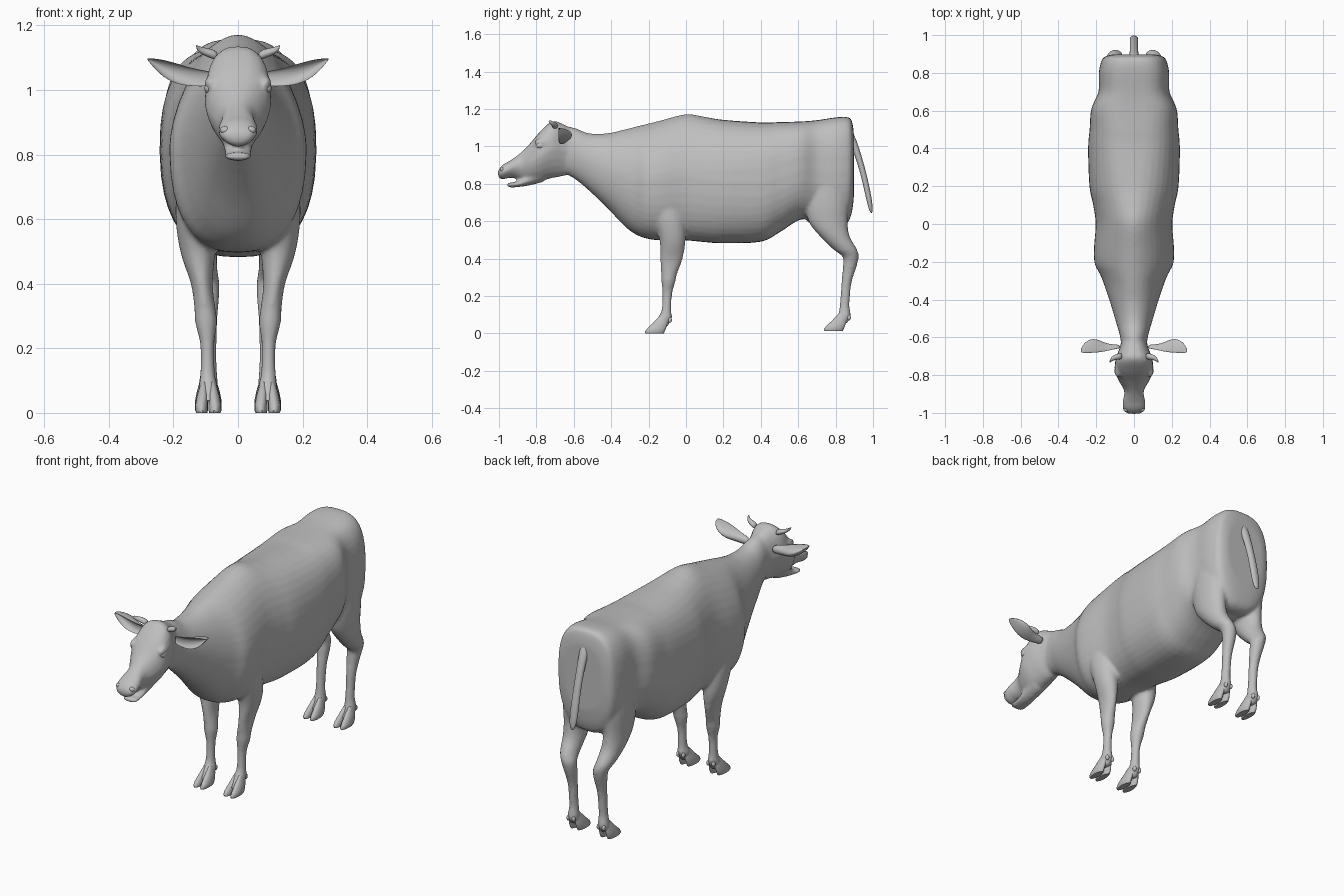
import bpy, bmesh, math
from mathutils import Vector

hide = bpy.data.materials.new("grey_hide")
hide.diffuse_color = (0.52, 0.52, 0.52, 1)


def dense(rows, k=4):
    """Smoothly interpolate between the rows of a table."""
    out = []
    for i in range(len(rows) - 1):
        p0, p1, p2 = rows[max(i - 1, 0)], rows[i], rows[i + 1]
        p3 = rows[min(i + 2, len(rows) - 1)]
        for j in range(k):
            t = j / k
            out.append(tuple(
                b + .5 * t * (c - a + t * (2 * a - 5 * b + 4 * c - d + t * (3 * (b - c) + d - a)))
                for a, b, c, d in zip(p0, p1, p2, p3)))
    return out + [rows[-1]]


def loft(bm, sections, axis, n=2.0, pinch=0.0, cup=False, sides=20):
    """Skin rounded rings (x, y, z, a, b[, upper exponent]) across the given axis."""
    rings = []
    for x, y, z, a, b, *up in sections:
        ring = []
        for i in range(sides):
            t = 2 * math.pi * i / sides
            c, s = math.cos(t), math.sin(t)
            e = 2 / (up[0] if up and s > 0 else n)
            if y < -.2 and axis == "Y" and s < 0:      # leaner throat and brisket
                e = 2 / (n - min(.4, (-.2 - y) * 3))
            u = a * math.copysign(abs(c) ** e, c)
            v = b * math.copysign(abs(s) ** e, s)
            if s < 0:
                u *= 1 + pinch * s
            if cup and c < 0:          # fold the front inward into a hollow
                u *= -0.4
            off = {"X": (0, u, v), "Y": (u, 0, v), "Z": (u, v, 0)}[axis]
            ring.append(bm.verts.new(Vector((x, y, z)) + Vector(off)))
        rings.append(ring)
    faces = [bm.faces.new(rings[0]), bm.faces.new(rings[-1][::-1])]
    for r, q in zip(rings, rings[1:]):
        for i in range(sides):
            j = (i + 1) % sides
            faces.append(bm.faces.new((r[i], q[i], q[j], r[j])))
    bmesh.ops.recalc_face_normals(bm, faces=faces)


def trunk(rows):
    """Turn (y, top, bottom, half width, upper exponent) rows into sections."""
    return [(0, y, (t + b) / 2, w, (t - b) / 2, n) for y, t, b, w, n in dense(rows)]


def flip(sections, s):
    return [(x * s, y, z, a, b) for x, y, z, a, b in sections]


def ball(bm, loc, size):
    new = bmesh.ops.create_uvsphere(bm, u_segments=16, v_segments=10, radius=1)["verts"]
    for v in new:
        v.co = Vector([c * k + l for c, k, l in zip(v.co, size, loc)])


def finish(name, bm, subdiv=0):
    me = bpy.data.meshes.new(name)
    bm.to_mesh(me)
    bm.free()
    me.materials.append(hide)
    me.polygons.foreach_set("use_smooth", [True] * len(me.polygons))
    ob = bpy.data.objects.new(name, me)
    bpy.context.collection.objects.link(ob)
    if subdiv:
        ob.modifiers.new("round", "SUBSURF").levels = subdiv
        ob.modifiers["round"].render_levels = subdiv
    return ob


# Body: neck, barrel and rump
bm = bmesh.new()
loft(bm, trunk([
    (-.68, 1.11, .87, .065, 2), (-.60, 1.10, .83, .073, 2), (-.52, 1.07, .765, .095, 2),
    (-.42, 1.07, .67, .125, 2), (-.33, 1.09, .575, .155, 1.9), (-.27, 1.105, .53, .178, 1.9),
    (-.21, 1.12, .507, .208, 1.8), (-.13, 1.14, .497, .212, 1.8), (0, 1.172, .497, .203, 1.8),
    (.1, 1.158, .488, .216, 2.0), (.2, 1.142, .482, .236, 2.2), (.4, 1.128, .49, .243, 2.6),
    (.5, 1.13, .54, .235, 2.8), (.61, 1.133, .608, .226, 3.0), (.70, 1.14, .60, .188, 3.1),
    (.80, 1.155, .575, .186, 3.1), (.86, 1.157, .588, .174, 3.0), (.885, 1.14, .64, .156, 2.8),
    (.897, 1.08, .72, .12, 2.5)]),
    "Y", n=2.6, pinch=.06, sides=40)

# Head and lower jaw
loft(bm, trunk([
    (-.60, 1.09, .86, .060, 2.3), (-.66, 1.12, .84, .078, 2.4), (-.715, 1.135, .83, .098, 2.6),
    (-.78, 1.08, .815, .102, 2.6), (-.835, 1.015, .81, .078, 2.4), (-.885, .965, .825, .052, 2.2),
    (-.94, .925, .832, .060, 2.2), (-.975, .905, .824, .060, 2.2), (-.995, .885, .828, .048, 2.2),
    (-1.005, .87, .842, .032, 2.0)]), "Y", n=2.4, pinch=.2)
loft(bm, trunk([(-.76, .90, .81, .05, 2), (-.84, .85, .79, .045, 2), (-.90, .813, .782, .042, 2),
                (-.94, .807, .780, .044, 2), (-.957, .803, .786, .032, 2)]), "Y")

# Legs
front_leg = dense([
    (.115, -.12, .80, .07, .10), (.13, -.09, .62, .064, .085), (.125, -.072, .50, .054, .07),
    (.112, -.078, .40, .034, .060), (.102, -.09, .32, .033, .043), (.099, -.094, .28, .034, .038),
    (.095, -.10, .21, .022, .026), (.094, -.105, .12, .023, .027),
    (.092, -.115, .08, .030, .040), (.092, -.142, .035, .030, .042)])
hind_leg = dense([
    (.10, .77, .92, .075, .11), (.115, .755, .72, .07, .12), (.12, .76, .60, .06, .105),
    (.118, .795, .52, .054, .08), (.110, .85, .45, .046, .064), (.098, .88, .41, .040, .043),
    (.092, .876, .36, .034, .037), (.09, .858, .27, .025, .027), (.09, .848, .15, .024, .026),
    (.092, .845, .09, .030, .037), (.092, .815, .05, .030, .042)])
for s in (-1, 1):
    loft(bm, flip(front_leg, s), "Z")
    loft(bm, flip(hind_leg, s), "Z")
    ball(bm, (s * .086, -.772, 1.02), (.018, .04, .025))     # brow ridge
# Udder
ball(bm, (0, .74, .64), (.075, .11, .075))

body = finish("body", bm)
m = body.modifiers.new("merge", "REMESH")
m.mode, m.voxel_size, m.use_smooth_shade = "VOXEL", .0095, True
m = body.modifiers.new("soften", "SMOOTH")
m.factor, m.iterations = .5, 4

# Tail with a fuller tip
bm = bmesh.new()
loft(bm, [(0, .865, 1.09, .028, .024), (0, .892, 1.03, .026, .022), (0, .921, .95, .023, .019),
          (0, .950, .85, .022, .017), (0, .970, .76, .024, .017), (0, .984, .69, .024, .015),
          (0, .992, .64, .012, .007)], "Z", sides=10)
finish("tail", bm, 1)

# Cloven hooves and dewclaws
for part, dy, dz in (("front", 0, 0), ("hind", .957, .013)):
    for side, s in (("left", 1), ("right", -1)):
        bm = bmesh.new()
        for k in (-1, 1):
            x = s * .092
            loft(bm, [(x + k * .013, -.118 + dy, .095 + dz, .010, .022),
                      (x + k * .017, -.138 + dy, .055 + dz, .018, .040),
                      (x + k * .021, -.158 + dy, .025 + dz, .020, .052),
                      (x + k * .021, -.168 + dy, .008 + dz, .020, .054),
                      (x + k * .020, -.168 + dy, dz, .017, .050)], "Z", sides=14)
            ball(bm, (x + k * .016, -.086 + dy, .072 + dz), (.009, .011, .015))
        ob = finish(f"{part}_hoof_{side}", bm)
        bpy.context.view_layer.objects.active = ob
        ob.select_set(True)
        bpy.ops.object.shade_smooth_by_angle(angle=math.radians(50))
        ob.select_set(False)

# Ears, horns, eyes and nostril rims
for side, s in (("left", 1), ("right", -1)):
    bm = bmesh.new()
    loft(bm, flip([(.07, -.660, 1.035, .022, .022), (.115, -.667, 1.036, .030, .026),
                   (.155, -.679, 1.042, .050, .030), (.195, -.688, 1.052, .082, .033),
                   (.235, -.689, 1.068, .082, .027), (.262, -.688, 1.084, .060, .014),
                   (.276, -.684, 1.093, .035, .005), (.281, -.678, 1.096, .014, .002)], s),
         "X", cup=True, sides=16)
    finish("ear_" + side, bm, 1)

    bm = bmesh.new()
    loft(bm, flip([(.06, -.70, 1.104, .018, .017), (.09, -.702, 1.115, .017, .015),
                   (.112, -.71, 1.121, .014, .012), (.125, -.722, 1.129, .010, .009),
                   (.130, -.732, 1.136, .004, .005)], s), "X", sides=10)
    finish("horn_" + side, bm, 1)

    bm = bmesh.new()
    ball(bm, (s * .092, -.778, 1.005), (.012, .022, .016))
    finish("eye_" + side, bm)

    bm = bmesh.new()
    ball(bm, (s * .040, -.983, .876), (.016, .012, .012))
    finish("nostril_" + side, bm)
